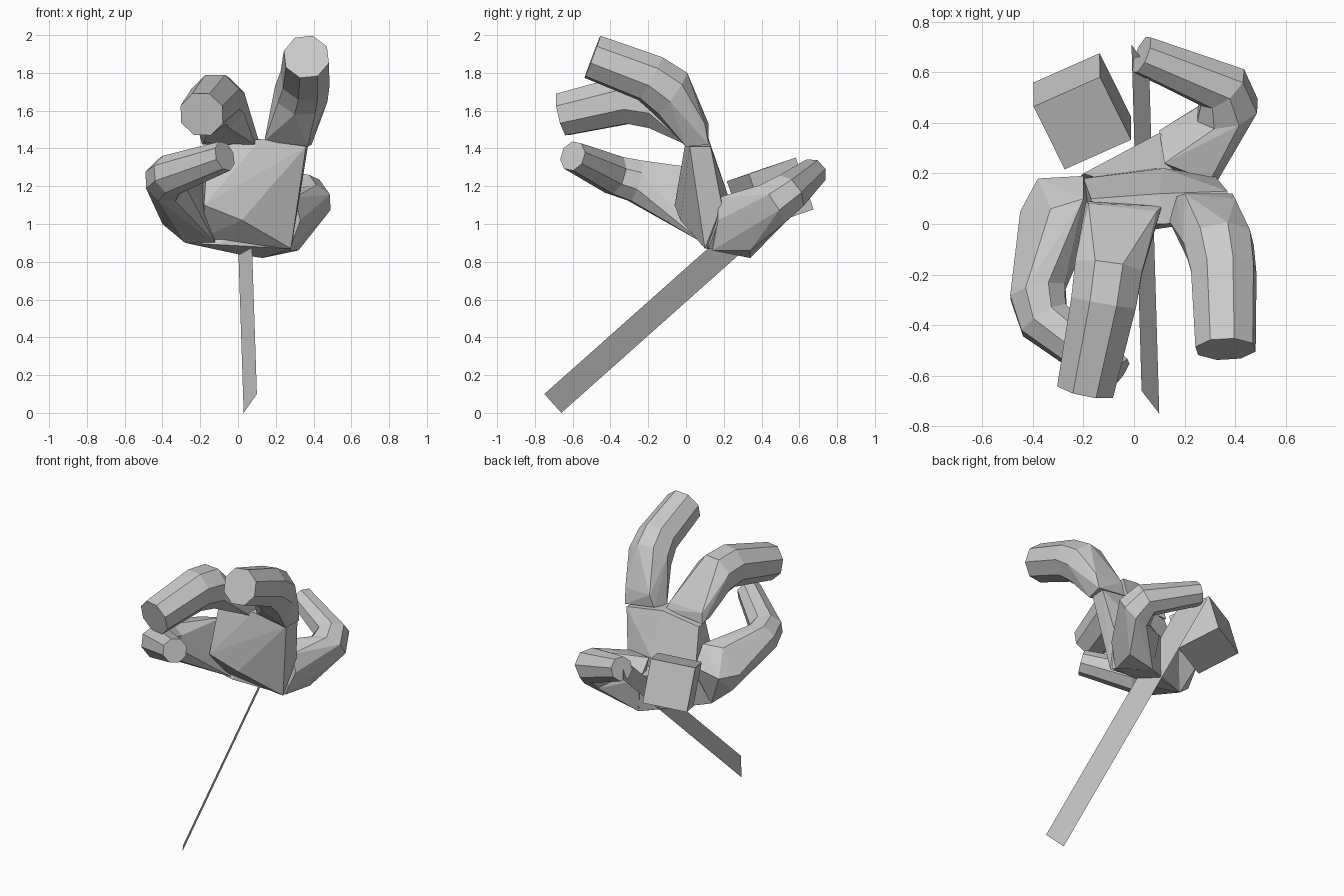
import bpy, bmesh, math
from mathutils import Vector, Matrix

if "Cube" in bpy.data.objects:
    bpy.data.objects.remove(bpy.data.objects["Cube"])


def finish(name, bm):
    bmesh.ops.recalc_face_normals(bm, faces=bm.faces)
    me = bpy.data.meshes.new(name)
    bm.to_mesh(me)
    bm.free()
    ob = bpy.data.objects.new(name, me)
    bpy.context.collection.objects.link(ob)
    return ob


def limb(name, path, sides=8):
    """Flat-faced tube through (x, y, z, radius) stations; returns its first ring."""
    bm = bmesh.new()
    pts = [Vector(p[:3]) for p in path]
    rings = []
    for i, p in enumerate(pts):
        a = (p - pts[i - 1]).normalized() if i else Vector()
        b = (pts[i + 1] - p).normalized() if i < len(pts) - 1 else Vector()
        t = (a + b).normalized()
        if i == 0:
            u = t.orthogonal().normalized()
        else:
            u = (u - t * u.dot(t)).normalized()
        v = t.cross(u)
        rings.append([bm.verts.new(p + path[i][3] * (
            u * math.cos(math.tau * (k + .5) / sides) + v * math.sin(math.tau * (k + .5) / sides)))
            for k in range(sides)])
    for r, s in zip(rings, rings[1:]):
        for k in range(sides):
            j = (k + 1) % sides
            bm.faces.new((r[k], r[j], s[j], s[k]))
    bm.faces.new(rings[-1])
    first = [v.co.copy() for v in rings[0]]
    finish(name, bm)
    return first


def hull(name, points):
    bm = bmesh.new()
    vs = [bm.verts.new(p) for p in points]
    res = bmesh.ops.convex_hull(bm, input=vs)
    junk = [v for v in res["geom_interior"] if isinstance(v, bmesh.types.BMVert)]
    bmesh.ops.delete(bm, geom=junk, context='VERTS')
    return finish(name, bm)


# Torso: narrow hips at the top, chest leaning back at the bottom
hull("torso", [
    (-.16, .01, 1.40), (-.17, .10, 1.40), (.36, .02, 1.41), (.37, .13, 1.41),
    (.12, 0, 1.45), (.10, .12, 1.45),
    (-.18, -.06, 1.10), (.02, -.03, 1.02), (.28, .10, .87), (.32, .19, 1.10),
    (-.20, .18, 1.14), (.12, .22, 1.16), (0, .22, .86), (-.18, .08, .93)])

# Chest underside joining both shoulders
hull("chest", [
    (-.28, .12, .90), (-.10, .08, .89), (-.20, .20, 1.14), (-.10, .24, 1.12),
    (.10, .36, 1.08), (0, .26, .84), (.13, .34, .82), (.28, .12, .87),
    (.32, .18, 1.04), (.10, .10, 1.10)])

# Raised legs: thighs flare from the hips into round bent knees
ring = limb("right_leg", [
    (.335, -.08, 1.69, .145), (.355, -.19, 1.77, .135), (.362, -.495, 1.885, .124)])
hull("right_thigh", ring + [
    (.14, .01, 1.44), (.17, .11, 1.45), (.37, .0, 1.41), (.39, .12, 1.42),
    (.20, .12, 1.53), (.40, .10, 1.53)])
ring = limb("left_leg", [
    (-.10, -.17, 1.64, .145), (-.12, -.31, 1.66, .14), (-.192, -.655, 1.58, .122)])
hull("left_thigh", ring + [
    (-.18, -.01, 1.43), (-.19, .09, 1.42), (.09, .0, 1.42), (.11, .07, 1.44),
    (-.18, .08, 1.49), (.09, .05, 1.49)])

# Arms: one bent forward, one bent behind, each widening into its shoulder
ring = limb("left_arm", [
    (-.38, -.27, 1.23, .12), (-.355, -.38, 1.26, .11), (-.07, -.60, 1.36, .082)])
hull("left_shoulder", ring + [
    (-.38, .18, 1.12), (-.45, .05, 1.12), (-.40, .06, 1.0), (-.28, .12, .90),
    (-.12, .09, .90), (-.19, .02, 1.06), (-.20, .10, 1.29), (-.33, .06, 1.28),
    (-.20, .19, 1.16)])
ring = limb("right_arm", [
    (.37, .45, 1.10, .13), (.35, .54, 1.16, .112), (.03, .67, 1.27, .08)])
hull("right_shoulder", ring + [
    (.33, .17, 1.02), (.30, .17, 1.14), (.27, .14, .86), (.13, .34, .82),
    (.10, .37, 1.06), (.12, .24, 1.16), (.32, .34, .86)])

# Square head, tilted
bm = bmesh.new()
ax = Vector((.27, .12, .04)).normalized()
ay = Vector((-.12, .245, .085))
ay = (ay - ax * ay.dot(ax)).normalized()
az = ax.cross(ay)
bmesh.ops.create_cube(bm, size=.29)
m = Matrix((ax, ay, az)).transposed().to_4x4()
m.translation = (-.205, .446, 1.152)
bm.transform(m)
finish("head", bm)

# Thin flat blade held in the rear hand
bm = bmesh.new()
bm.faces.new([bm.verts.new(p) for p in (
    (.03, -.66, 0), (.10, -.75, .10), (.06, .61, 1.31), (-.01, .71, 1.22))])
finish("blade", bm)
